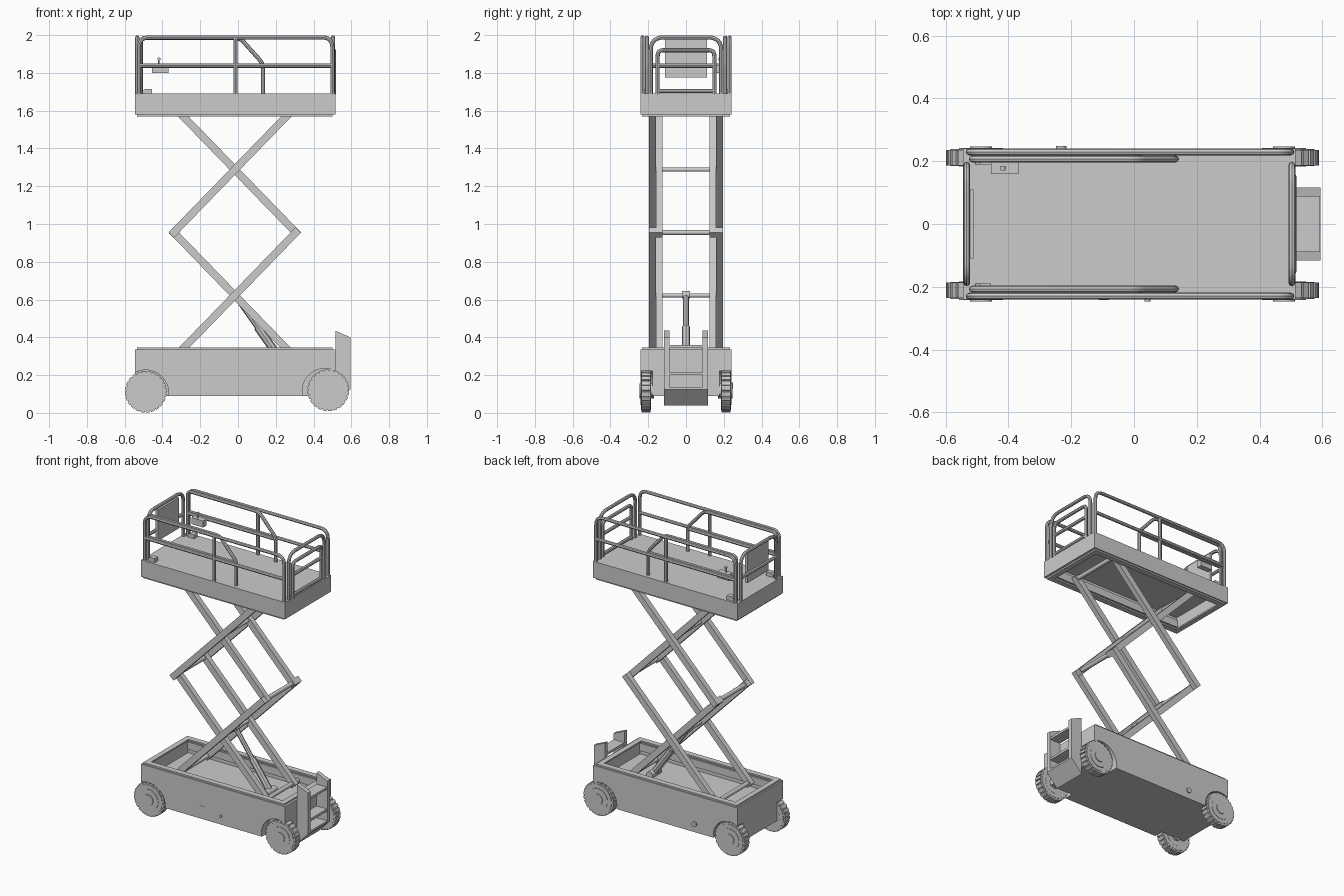
import bpy, bmesh, math
from mathutils import Vector

if "Cube" in bpy.data.objects:
    bpy.data.objects.remove(bpy.data.objects["Cube"])


def finish(name, bm, smooth=False):
    bmesh.ops.recalc_face_normals(bm, faces=bm.faces)
    me = bpy.data.meshes.new(name)
    bm.to_mesh(me)
    bm.free()
    ob = bpy.data.objects.new(name, me)
    bpy.context.collection.objects.link(ob)
    if smooth:
        smooth_it(ob)
    return ob


def smooth_it(ob):
    bpy.ops.object.select_all(action='DESELECT')
    ob.select_set(True)
    bpy.context.view_layer.objects.active = ob
    bpy.ops.object.shade_smooth_by_angle(angle=math.radians(35))


def prism(name, profile, y0, y1, smooth=False):
    """Extrude an (x, z) outline along y."""
    bm = bmesh.new()
    f = bm.faces.new([bm.verts.new((x, y0, z)) for x, z in profile])
    r = bmesh.ops.extrude_face_region(bm, geom=[f])
    verts = [g for g in r['geom'] if isinstance(g, bmesh.types.BMVert)]
    bmesh.ops.translate(bm, vec=(0, y1 - y0, 0), verts=verts)
    return finish(name, bm, smooth)


def box(name, x0, x1, y0, y1, z0, z1):
    return prism(name, [(x0, z0), (x1, z0), (x1, z1), (x0, z1)], y0, y1)


def circle(x, z, r, n=32):
    return [(x + r * math.cos(2 * math.pi * i / n), z + r * math.sin(2 * math.pi * i / n)) for i in range(n)]


def disc(name, x, z, r, y0, y1, n=32):
    return prism(name, circle(x, z, r, n), y0, y1, True)


def tray(name, x0, x1, y, z_closed, z_open, z_floor, wall):
    """Box open at z_open, hollowed down to z_floor."""
    bm = bmesh.new()
    rings = []
    for z, d in ((z_closed, 0), (z_open, 0), (z_open, wall), (z_floor, wall)):
        rings.append([bm.verts.new(p) for p in ((x0 + d, -y + d, z), (x1 - d, -y + d, z),
                                                (x1 - d, y - d, z), (x0 + d, y - d, z))])
    for a, b in zip(rings, rings[1:]):
        for i in range(4):
            bm.faces.new((a[i], a[(i + 1) % 4], b[(i + 1) % 4], b[i]))
    bm.faces.new(rings[0])
    bm.faces.new(rings[-1])
    return finish(name, bm)


def fillet(pts, r):
    """Round the inner corners of a path."""
    pts = [Vector(p) for p in pts]
    out = [pts[0]]
    for a, b, c in zip(pts, pts[1:], pts[2:]):
        p, q = b + (a - b).normalized() * r, b + (c - b).normalized() * r
        for i in range(7):
            t = i / 6
            out.append(p * (1 - t) ** 2 + b * 2 * t * (1 - t) + q * t * t)
    return out + [pts[-1]]


def tubes(name, paths, radius=0.011):
    """Several round tubes in one object; each path is (points, corner radius)."""
    cu = bpy.data.curves.new(name, 'CURVE')
    cu.dimensions = '3D'
    cu.bevel_depth, cu.bevel_resolution, cu.use_fill_caps = radius, 2, True
    for pts, r in paths:
        pts = fillet(pts, r) if r else pts
        sp = cu.splines.new('POLY')
        sp.points.add(len(pts) - 1)
        for p, co in zip(sp.points, pts):
            p.co = (*co, 1)
    ob = bpy.data.objects.new(name, cu)
    bpy.context.collection.objects.link(ob)
    bpy.ops.object.select_all(action='DESELECT')
    ob.select_set(True)
    bpy.context.view_layer.objects.active = ob
    bpy.ops.object.convert(target='MESH')
    smooth_it(bpy.context.object)


X0, X1, Y = -0.545, 0.515, 0.24
AXLES = ((-0.488, 0.112), (0.478, 0.12))

# chassis tray with wheel wells
chassis = tray("chassis", X0, X1, Y, 0.09, 0.335, 0.25, 0.035)
for ax, az in AXLES:
    for s in (-1, 1):
        cut = prism("well_cutter", circle(ax - (0.018 if ax > 0 else 0), az - 0.005, 0.12, 40), s * 0.178, s * 0.3)
        cut.hide_render = True
        mod = chassis.modifiers.new("well", 'BOOLEAN')
        mod.operation, mod.object, mod.solver = 'DIFFERENCE', cut, 'EXACT'
        bpy.context.view_layer.objects.active = chassis
        bpy.ops.object.modifier_apply(modifier=mod.name)
        bpy.data.objects.remove(cut)

# platform skirt and deck (inverted tray)
tray("platform", X0, X1, Y, 1.69, 1.58, 1.66, 0.035)

# rims and guide rails of both trays
for label, za, zb, rz in (("chassis", 0.335, 0.345, 0.30), ("platform", 1.57, 1.58, 1.615)):
    for s in (-1, 1):
        box(label + "_rim_side", -0.535, 0.5, s * 0.195, s * 0.232, za, zb)
        box(label + "_guide_rail", -0.51, 0.48, s * 0.196, s * 0.206, rz - 0.025, rz + 0.025)
    box(label + "_rim_rear", -0.535, -0.5, -0.195, 0.195, za, zb)
    box(label + "_rim_front", 0.465, 0.5, -0.195, 0.195, za, zb)

# wheels with block tread
for ax, az in AXLES:
    tread = []
    for i in range(24):
        for f, r in ((0, 0.111), (0.7, 0.111), (0.74, 0.104), (0.96, 0.104)):
            a = 2 * math.pi * (i + f) / 24
            tread.append((ax + r * math.cos(a), az + r * math.sin(a)))
    for s in (-1, 1):
        prism("tire_tread", tread, s * 0.187, s * 0.236)
        disc("tire_wall", ax, az, 0.097, s * 0.185, s * 0.239, 40)
        disc("wheel_rim", ax, az, 0.07, s * 0.184, s * 0.242)
        disc("wheel_hub", ax, az, 0.035, s * 0.17, s * 0.247)

# small chassis fittings
box("side_latch", -0.113, -0.08, -0.242, -0.235, 0.105, 0.175)
disc("side_button", 0.043, 0.145, 0.009, -0.247, -0.235, 16)
disc("rear_socket", -0.232, 0.145, 0.017, 0.235, 0.249, 24)

# ladder on the right end
LADDER = [(0.515, 0.04), (0.595, 0.125), (0.595, 0.40), (0.515, 0.435)]
for y0 in (-0.117, 0.088):
    prism("ladder_side", LADDER, y0, y0 + 0.029)
prism("ladder_foot", [(0.515, 0.04), (0.595, 0.125), (0.595, 0.137), (0.515, 0.137)], -0.088, 0.088)
for z in (0.20, 0.345):
    box("ladder_step", 0.515, 0.592, -0.09, 0.09, z, z + 0.015)

# scissor arms: outer pair rises to the right, inner pair to the left
CX, HX, HZ = -0.017, 0.322, 0.332
for cz in (0.622, 1.288):
    for sign, ya, yb in ((1, 0.16, 0.195), (-1, 0.125, 0.16)):
        d = Vector((sign * HX, HZ))
        u = d.normalized()
        e, n = d + u * 0.02, Vector((-u.y, u.x)) * 0.02
        c = Vector((CX, cz))
        outline = [tuple(p) for p in (c - e - n, c + e - n, c + e + n, c - e + n)]
        for s in (-1, 1):
            prism("scissor_arm", outline, s * ya, s * yb)
    disc("center_cross_tube", CX, cz, 0.011, -0.19, 0.19, 16)
for z in (0.622 - HZ, 0.955, 1.288 + HZ):
    for x in (CX - HX, CX + HX):
        disc("end_cross_tube", x, z, 0.014, -0.19, 0.19, 16)

# lift cylinder
top, low = Vector((CX, 0, 0.625)), Vector((0.235, 0, 0.27))
mid = low.lerp(top, 0.52)
tubes("lift_rod", [((mid, top), 0)], 0.015)
tubes("lift_barrel", [((low, mid), 0)], 0.022)
disc("lift_lower_pin", low.x, low.z, 0.024, -0.05, 0.05, 20)
disc("lift_upper_eye", top.x, top.z, 0.02, -0.02, 0.02, 20)

# side railings and the sliding inner railings
ZT, ZM, ZB = 1.988, 1.838, 1.685
for s in (-1, 1):
    y, yi = s * 0.23, s * 0.207
    tubes("side_railing", [
        ([(-0.525, y, ZB), (-0.525, y, ZT), (0.5, y, ZT), (0.5, y, ZB)], 0.055),
        ([(-0.525, y, ZM), (0.5, y, ZM)], 0),
        ([(-0.014, y, ZB), (-0.014, y, ZT)], 0)])
    tubes("inner_railing", [
        ([(-0.515, yi, ZB), (-0.515, yi, ZT - 0.002), (0.01, yi, ZT - 0.002),
          (0.132, yi, 1.85), (0.132, yi, ZB)], 0.03),
        ([(-0.515, yi, ZM), (0.132, yi, ZM)], 0)])
    prism("foot_bracket", [(-0.505, 1.69), (-0.455, 1.69), (-0.455, 1.716), (-0.49, 1.716), (-0.505, 1.705)],
          s * 0.19, s * 0.225)

# end railings
for x in (-0.533, 0.503):
    paths = [([(x, -0.187, ZB), (x, -0.187, ZT), (x, 0.187, ZT), (x, 0.187, ZB)], 0.07)]
    if x < 0:
        paths.append(([(x, -0.187, ZM), (x, 0.187, ZM)], 0))
    tubes("end_railing", paths)

# entry gate
g = 0.507
tubes("entry_gate", [
    ([(g, -0.15, ZB), (g, -0.15, 1.92), (g, 0.15, 1.92), (g, 0.15, ZB)], 0.03),
    ([(g, -0.15, ZM), (g, 0.15, ZM)], 0),
    ([(g, -0.15, 1.705), (g, 0.15, 1.705)], 0)])

# document board and control box with joystick
box("document_board", -0.53, -0.512, -0.11, 0.11, 1.775, 1.98)
box("control_box", -0.455, -0.368, 0.16, 0.197, 1.80, 1.843)
tubes("joystick", [([(-0.42, 0.178, 1.84), (-0.42, 0.178, 1.872)], 0)], 0.004)
disc("joystick_knob", -0.418, 1.874, 0.008, 0.171, 0.185, 12)
